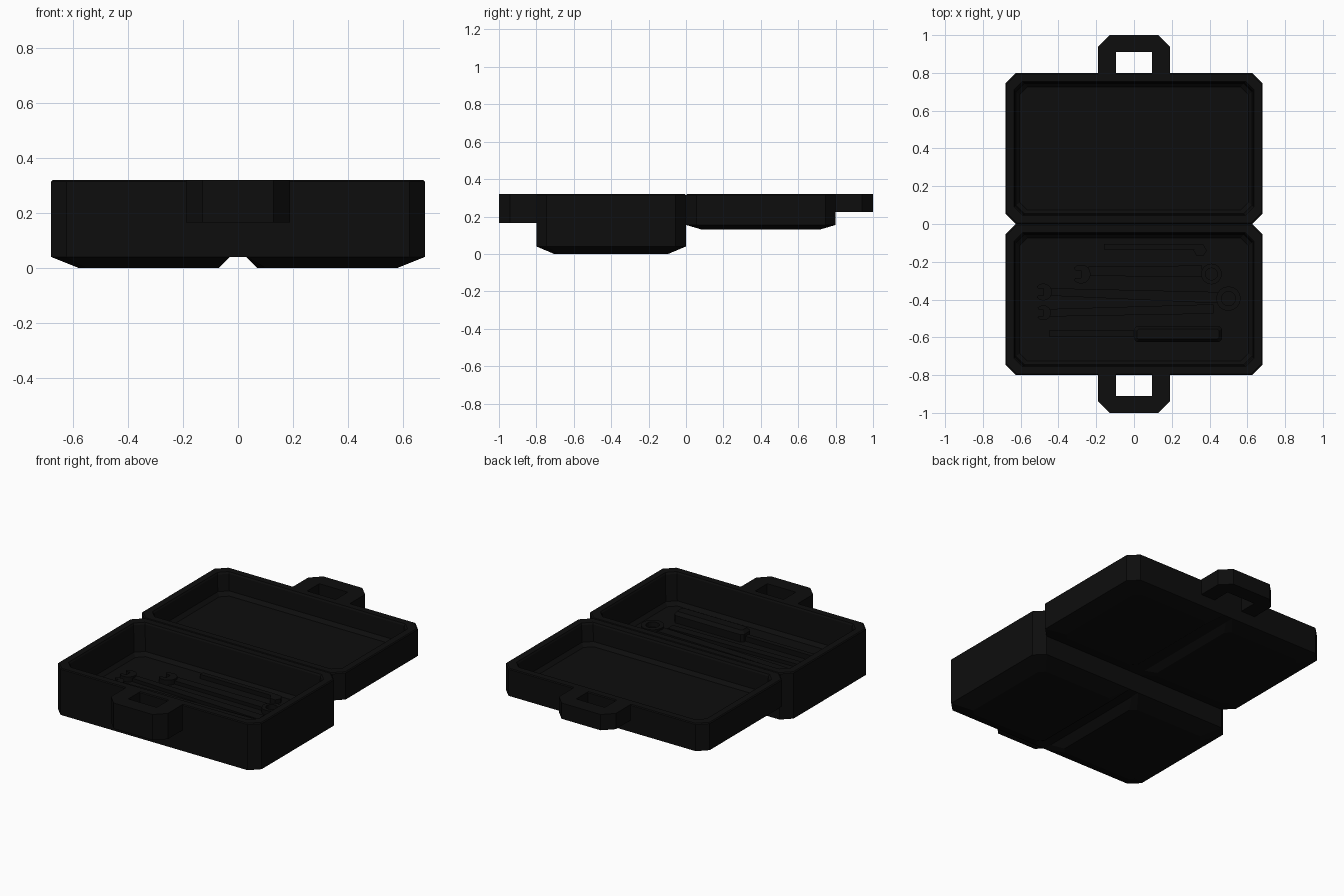
import bpy, bmesh
from math import cos, sin, pi, radians

if "Cube" in bpy.data.objects:
    bpy.data.objects.remove(bpy.data.objects["Cube"])

black = bpy.data.materials.new("black_plastic")
black.diffuse_color = (0.004, 0.004, 0.004, 1)
black.use_nodes = True
black.node_tree.nodes["Principled BSDF"].inputs["Base Color"].default_value = black.diffuse_color


def finish(name, bm):
    bmesh.ops.remove_doubles(bm, verts=bm.verts, dist=1e-5)
    bmesh.ops.recalc_face_normals(bm, faces=bm.faces)
    me = bpy.data.meshes.new(name)
    bm.to_mesh(me)
    bm.free()
    ob = bpy.data.objects.new(name, me)
    me.materials.append(black)
    bpy.context.collection.objects.link(ob)
    return ob


def chamfered(x0, x1, y0, y1, c):
    return [(x0 + c, y0), (x1 - c, y0), (x1, y0 + c), (x1, y1 - c),
            (x1 - c, y1), (x0 + c, y1), (x0, y1 - c), (x0, y0 + c)]


def loft(name, rings):
    """Skin a stack of (outline, z) rings and cap both ends."""
    bm = bmesh.new()
    vs = [[bm.verts.new((x, y, z)) for x, y in pts] for pts, z in rings]
    for a, b in zip(vs, vs[1:]):
        n = len(a)
        for i in range(n):
            bm.faces.new((a[i], a[(i + 1) % n], b[(i + 1) % n], b[i]))
    bm.faces.new(vs[0])
    bm.faces.new(vs[-1])
    return finish(name, bm)


def prism(name, pts, z0, z1):
    return loft(name, [(pts, z0), (pts, z1)])


TOP = 0.32


# Half of the case: hollow tray plus two chamfered pads underneath
def tray(name, y0, y1, z_wall, z_bottom, z_floor, inset):
    def ring(d, c):
        return chamfered(-0.68 + d, 0.68 - d, y0 + d, y1 - d, c)
    loft(name, [(ring(0, .055), z_wall), (ring(0, .055), TOP - .005), (ring(.005, .055), TOP),
                (ring(.045, .045), TOP), (ring(.05, .045), TOP - .01),
                (ring(.055, .045), z_floor + .02), (ring(.075, .04), z_floor)])
    for s in (-1, 1):
        a, b = sorted((s * .03, s * .68))
        c, d = sorted((s * .07, s * .58))
        outer = chamfered(a, b, y0, y1, .055)
        # keep the edges beside the central groove square
        inner_x = s * .03
        outer = [(inner_x if abs(x - inner_x) < .06 else x, y) for x, y in outer]
        loft(name + "_pad", [(outer, z_wall),
                             (chamfered(c, d, y0 + inset, y1 - inset, .03), z_bottom)])


tray("base", -0.8, 0.0, .04, 0.0, .13, .095)
tray("lid", 0.0, 0.8, .155, .13, .19, .085)


# Carry handles: U-shaped loops, one on each half
def handle(name, s, z0):
    prof = [(-.19, .78), (-.19, .94), (-.13, 1.0), (.13, 1.0), (.19, .94), (.19, .78),
            (.095, .78), (.095, .91), (-.095, .91), (-.095, .78)]
    prism(name, [(x, s * y) for x, y in prof], z0, TOP)


handle("base_handle", -1, .165)
handle("lid_handle", 1, .225)

FLOOR = .128


def circle(x, y, r, n=16):
    return [(x + r * cos(2 * pi * i / n), y + r * sin(2 * pi * i / n)) for i in range(n)]


def bar(name, x0, x1, y, w0, w1, z1, dy=0):
    prism(name, [(x0, y - w0), (x1, y + dy - w1), (x1, y + dy + w1), (x0, y + w0)], FLOOR, z1)


def ring_end(name, x, y, r, z1):
    outer, inner = circle(x, y, r), circle(x, y, r * .58)
    loft(name, [(inner, FLOOR), (outer, FLOOR), (outer, z1), (inner, z1), (inner, FLOOR + .001)])


def open_end(name, x, y, r, z1):
    arc = [radians(a) for a in range(-140, 141, 20)]
    pts = [(x + r * cos(a), y + r * sin(a)) for a in arc]
    pts += [(x - r * .6, y + r * .4), (x, y + r * .4), (x, y - r * .4), (x - r * .6, y - r * .4)]
    prism(name, pts, FLOOR, z1)


# Spanners
bar("small_spanner_shaft", -.24, .36, -.25, .025, .03, .15)
ring_end("small_spanner_ring", .41, -.265, .055, .16)
open_end("small_spanner_jaw", -.28, -.265, .05, .16)
bar("large_spanner_shaft", -.44, .45, -.36, .02, .03, .15, -.03)
ring_end("large_spanner_ring", .5, -.395, .065, .16)
open_end("large_spanner_jaw", -.48, -.36, .045, .16)
bar("thin_spanner_shaft", -.45, .42, -.47, .02, .025, .15, .02)
open_end("thin_spanner_jaw", -.48, -.47, .04, .16)

# Hex key
bar("hex_key", -.16, .34, -.12, .015, .015, .155)
prism("hex_key_end", circle(.35, -.14, .035, 6), FLOOR, .155)

# Screwdriver
bar("screwdriver_shaft", -.45, .02, -.58, .015, .015, .16)
loft("screwdriver_handle", [(chamfered(0, .465, -.625, -.54, .015), FLOOR),
                            (chamfered(0, .465, -.625, -.54, .015), .175),
                            (chamfered(.015, .45, -.61, -.555, .01), .195)])
